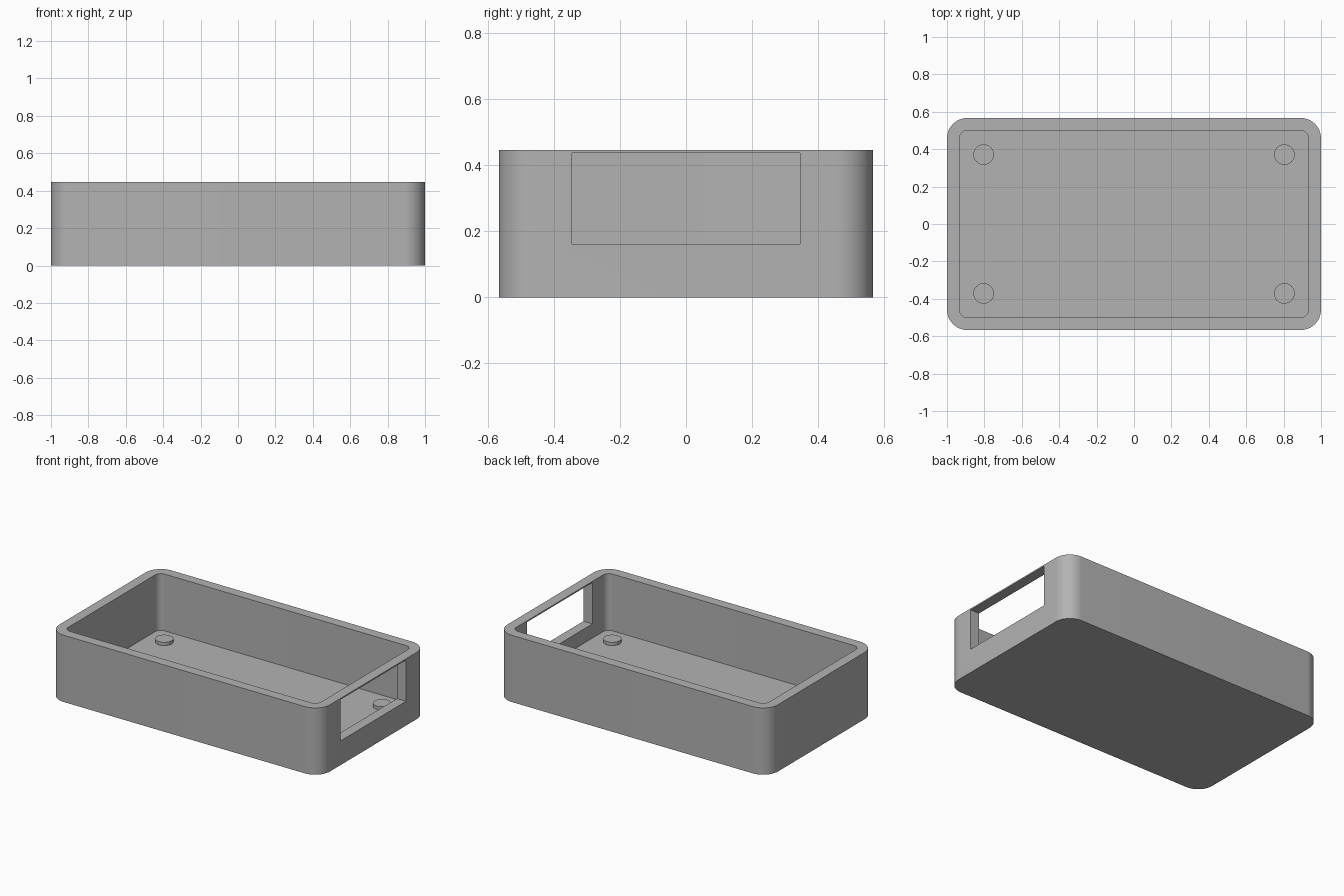
import bpy
import bmesh
from math import cos, sin, pi

if "Cube" in bpy.data.objects:
    bpy.data.objects.remove(bpy.data.objects["Cube"], do_unlink=True)

HALF_X, HALF_Y, HEIGHT = 1.0, 0.567, 0.446
WALL, FLOOR, RADIUS = 0.067, 0.067, 0.11
CORNER_STEPS = 12

grey = bpy.data.materials.new("plain grey")
grey.use_nodes = True
colour = (0.45, 0.45, 0.45, 1)
grey.diffuse_color = colour
grey.node_tree.nodes["Principled BSDF"].inputs["Base Color"].default_value = colour


def rounded_loop(bm, inset, z):
    """Ring of vertices around a rounded rectangle."""
    r = RADIUS - inset
    ring = []
    for quarter, (sx, sy) in enumerate([(1, 1), (-1, 1), (-1, -1), (1, -1)]):
        for i in range(CORNER_STEPS + 1):
            a = (quarter + i / CORNER_STEPS) * pi / 2
            ring.append(bm.verts.new((sx * (HALF_X - RADIUS) + r * cos(a),
                                      sy * (HALF_Y - RADIUS) + r * sin(a), z)))
    return ring


def smooth(obj):
    bpy.ops.object.select_all(action="DESELECT")
    obj.select_set(True)
    bpy.context.view_layer.objects.active = obj
    bpy.ops.object.shade_smooth_by_angle(angle=pi / 6)


# Open tray: outer wall, rim, inner wall and floor
bm = bmesh.new()
rings = [rounded_loop(bm, inset, z) for inset, z in
         [(0, 0), (0, HEIGHT), (WALL, HEIGHT), (WALL, FLOOR)]]
for low, high in zip(rings, rings[1:]):
    for i in range(len(low)):
        j = (i + 1) % len(low)
        bm.faces.new((low[i], low[j], high[j], high[i]))
bm.faces.new(rings[0][::-1])
bm.faces.new(rings[-1])
bmesh.ops.recalc_face_normals(bm, faces=bm.faces)
mesh = bpy.data.meshes.new("tray")
bm.to_mesh(mesh)
bm.free()
tray = bpy.data.objects.new("tray", mesh)
bpy.context.collection.objects.link(tray)
mesh.materials.append(grey)

# Window through the left end wall, just under the rim
bottom, top, half_width = 0.162, 0.437, 0.345
bpy.ops.mesh.primitive_cube_add(size=1, location=(HALF_X, 0, (bottom + top) / 2))
cutter = bpy.context.object
cutter.name = "window_cutter"
cutter.scale = (WALL * 4, half_width * 2, top - bottom)
cutter.hide_render = True
cutter.data.materials.append(grey)
cut = tray.modifiers.new("window", "BOOLEAN")
cut.operation = "DIFFERENCE"
cut.solver = "EXACT"
cut.object = cutter
bpy.context.view_layer.objects.active = tray
bpy.ops.object.modifier_apply(modifier=cut.name)
bpy.data.objects.remove(cutter, do_unlink=True)
smooth(tray)

# Four low round pads on the floor
PAD_HEIGHT = 0.022
for x_name, sx in (("left", 1), ("right", -1)):
    for y_name, sy in (("front", -1), ("back", 1)):
        bpy.ops.mesh.primitive_cylinder_add(
            vertices=40, radius=0.055, depth=PAD_HEIGHT + 0.01,
            location=(sx * 0.804, sy * 0.371, FLOOR + PAD_HEIGHT / 2 - 0.005))
        pad = bpy.context.object
        pad.name = f"{y_name}_{x_name}_pad"
        pad.data.materials.append(grey)
        smooth(pad)
